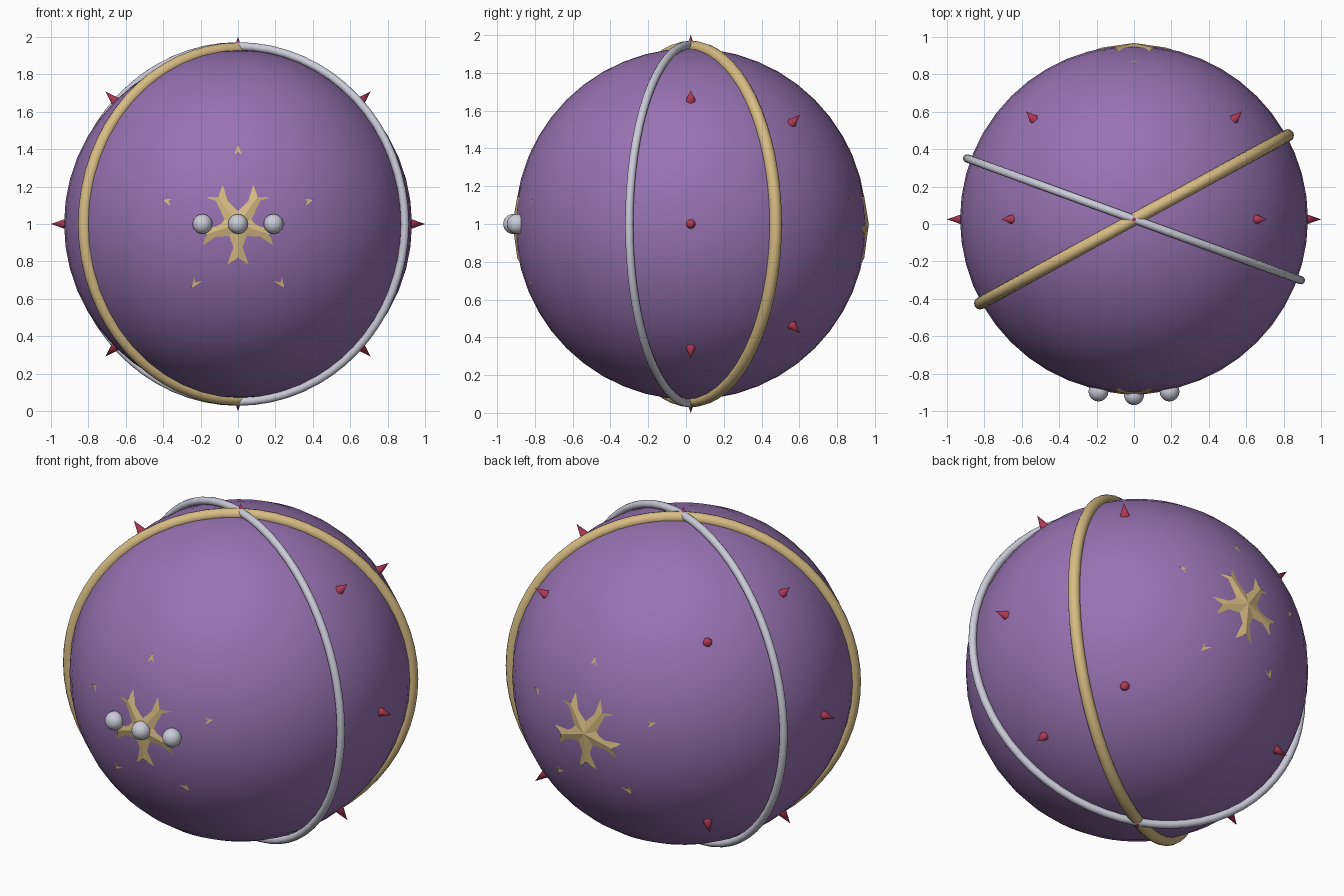
import bpy, math
from mathutils import Vector
from math import sin, cos, pi

if "Cube" in bpy.data.objects:
    bpy.data.objects.remove(bpy.data.objects["Cube"], do_unlink=True)

CENTRE = Vector((0, 0.025, 1))
RADIUS = 0.93


def material(name, rgb):
    m = bpy.data.materials.new(name)
    m.use_nodes = True
    m.diffuse_color = (*rgb, 1)
    m.node_tree.nodes["Principled BSDF"].inputs["Base Color"].default_value = (*rgb, 1)
    return m


PURPLE = material("purple", (0.31, 0.17, 0.44))
GOLD = material("gold", (0.68, 0.51, 0.23))
SILVER = material("silver", (0.60, 0.60, 0.70))
CRIMSON = material("crimson", (0.42, 0.04, 0.09))


def finish(name, mat, smooth=True):
    ob = bpy.context.object
    ob.name = name
    ob.data.materials.append(mat)
    if smooth:
        bpy.ops.object.shade_smooth_by_angle(angle=math.radians(35))
    return ob


def ball(name, mat, offset, radius, segments, rings):
    bpy.ops.mesh.primitive_uv_sphere_add(segments=segments, ring_count=rings,
                                         radius=radius, location=CENTRE + Vector(offset))
    finish(name, mat)


def hoop(name, mat, major, minor, turn):
    # Upright ring, turned about the vertical axis
    bpy.ops.mesh.primitive_torus_add(major_radius=major, minor_radius=minor,
                                     major_segments=64, minor_segments=12,
                                     location=CENTRE, rotation=(pi / 2, 0, turn))
    finish(name, mat)


def spike(name, direction):
    d = Vector(direction).normalized()
    base, tip = 0.92, 1.0
    bpy.ops.mesh.primitive_cone_add(vertices=12, radius1=0.028, radius2=0, depth=tip - base,
                                    location=CENTRE + d * (base + tip) / 2,
                                    rotation=d.to_track_quat('Z', 'Y').to_euler())
    finish(name, CRIMSON)


def star(name, side):
    # Five-pointed star whose corners rest just above the body surface
    rest = 0.936
    verts = [CENTRE + Vector((0, side * 0.943, 0))]
    for i in range(10):
        r = 0.18 if i % 2 else 0.425
        a = pi / 2 + i * pi / 5
        verts.append(CENTRE + Vector((r * cos(a), side * math.sqrt(rest ** 2 - r * r), r * sin(a))))
    faces = []
    for i in range(10):
        a, b = i + 1, (i + 1) % 10 + 1
        faces.append((0, a, b) if side < 0 else (0, b, a))
    mesh = bpy.data.meshes.new(name)
    mesh.from_pydata(verts, [], faces)
    ob = bpy.data.objects.new(name, mesh)
    bpy.context.collection.objects.link(ob)
    mesh.materials.append(GOLD)


# Body and crossing hoops
ball("body", PURPLE, (0, 0, 0), RADIUS, 48, 24)
hoop("gold_hoop", GOLD, 0.937, 0.033, 0.5)
hoop("silver_hoop", SILVER, 0.95, 0.022, -0.35)

# Stars on front and back
star("front_star", -1)
star("back_star", 1)

# Three beads across the front
for name, x in (("right_bead", -0.19), ("middle_bead", 0), ("left_bead", 0.19)):
    ball(name, SILVER, (x, -math.sqrt(0.94 ** 2 - x * x), 0), 0.053, 24, 12)

# Spikes around the side-to-side circle
for i in range(8):
    spike(f"ring_spike_{i + 1}", (cos(i * pi / 4), 0, sin(i * pi / 4)))

# Spikes on the back corners
for x in (-1, 1):
    for z in (-1, 1):
        spike(f"back_spike_{'left' if x > 0 else 'right'}_{'top' if z > 0 else 'bottom'}", (x, 1, z))
